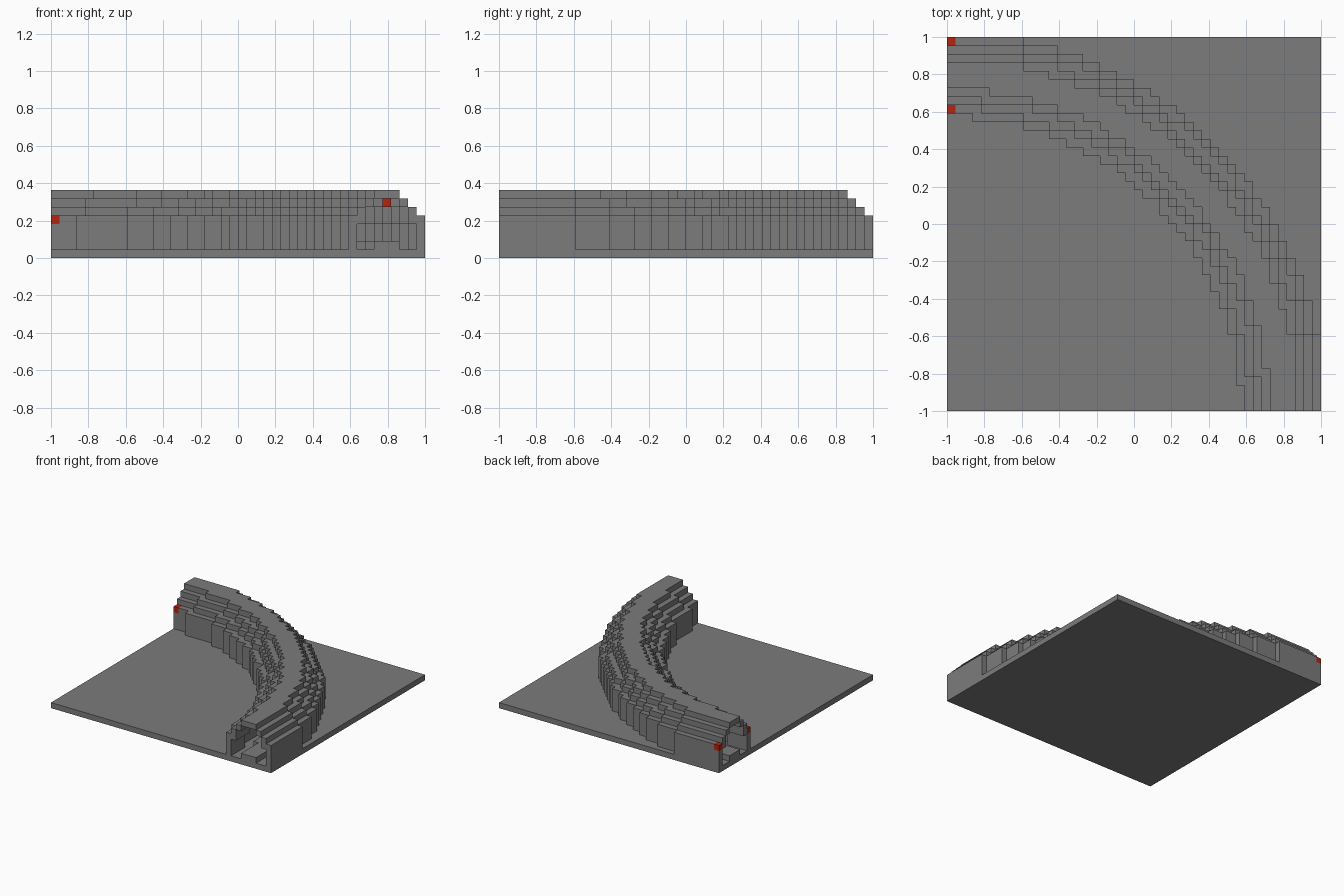
import bpy, bmesh
from math import hypot
from mathutils import Vector

cube = bpy.data.objects.get("Cube")
if cube:
    bpy.data.objects.remove(cube, do_unlink=True)

N = 44          # blocks along each side
S = 2 / N       # block size


def material(name, rgb):
    m = bpy.data.materials.new(name)
    m.use_nodes = True
    m.diffuse_color = (*rgb, 1)
    bsdf = m.node_tree.nodes["Principled BSDF"]
    bsdf.inputs["Base Color"].default_value = (*rgb, 1)
    bsdf.inputs["Roughness"].default_value = 0.8
    return m


grey = material("stone grey", (0.2, 0.2, 0.2))
red = material("marker red", (0.45, 0.018, 0.006))


def block_object(name, cells, mat, solid=None):
    """Mesh of the exposed faces of a set of grid cells."""
    solid = solid or cells
    bm = bmesh.new()
    for c in cells:
        for axis in range(3):
            for side in (0, 1):
                n = list(c)
                n[axis] += 2 * side - 1
                if tuple(n) in solid:
                    continue
                corners = []
                for u, v in ((0, 0), (1, 0), (1, 1), (0, 1)):
                    p = Vector(c)
                    p[axis] += side
                    p[(axis + 1) % 3] += u
                    p[(axis + 2) % 3] += v
                    corners.append(bm.verts.new(p * S - Vector((1, 1, 0))))
                bm.faces.new(corners if side else corners[::-1])
    bmesh.ops.remove_doubles(bm, verts=bm.verts, dist=S / 10)
    me = bpy.data.meshes.new(name)
    bm.to_mesh(me)
    bm.free()
    me.materials.append(mat)
    ob = bpy.data.objects.new(name, me)
    bpy.context.collection.objects.link(ob)
    return ob


def ring(z, r0, r1):
    """Cells of one layer in a quarter ring about the front right corner."""
    return {(i, j, z) for i in range(N) for j in range(N)
            if r0 <= hypot(i + 0.5, j + 0.5) < r1}


# Stepped shell: outside radii and hollow radii for each layer
OUT, HALL = (34.66, 44.42), (35.75, 43.4)
layers = {
    1: (OUT, HALL), 2: (OUT, HALL), 3: (OUT, HALL),
    4: (OUT, (36.75, 42.4)),
    5: ((35.75, 43.4), (36.75, 42.4)),
    6: ((36.75, 42.4), (37.9, 41.4)),
    7: ((37.9, 41.4), None),
}
shell = set()
for z, (outer, hollow) in layers.items():
    shell |= ring(z, *outer)
    if hollow:
        shell -= ring(z, *hollow)

# Raised walkway inside, and the ground slab
walkway = ring(1, 37.9, 41.2)
slab = {(i, j, 0) for i in range(N) for j in range(N)}

# Red blocks on the end walls and under the ceiling
markers = {(0, 35, 4), (0, 43, 4), (39, 6, 6)}
shell -= markers

solid = shell | walkway | slab | markers
block_object("ground_slab", slab, grey, solid)
block_object("tunnel_shell", shell, grey, solid)
block_object("tunnel_walkway", walkway, grey, solid)
block_object("red_markers", markers, red, solid)
